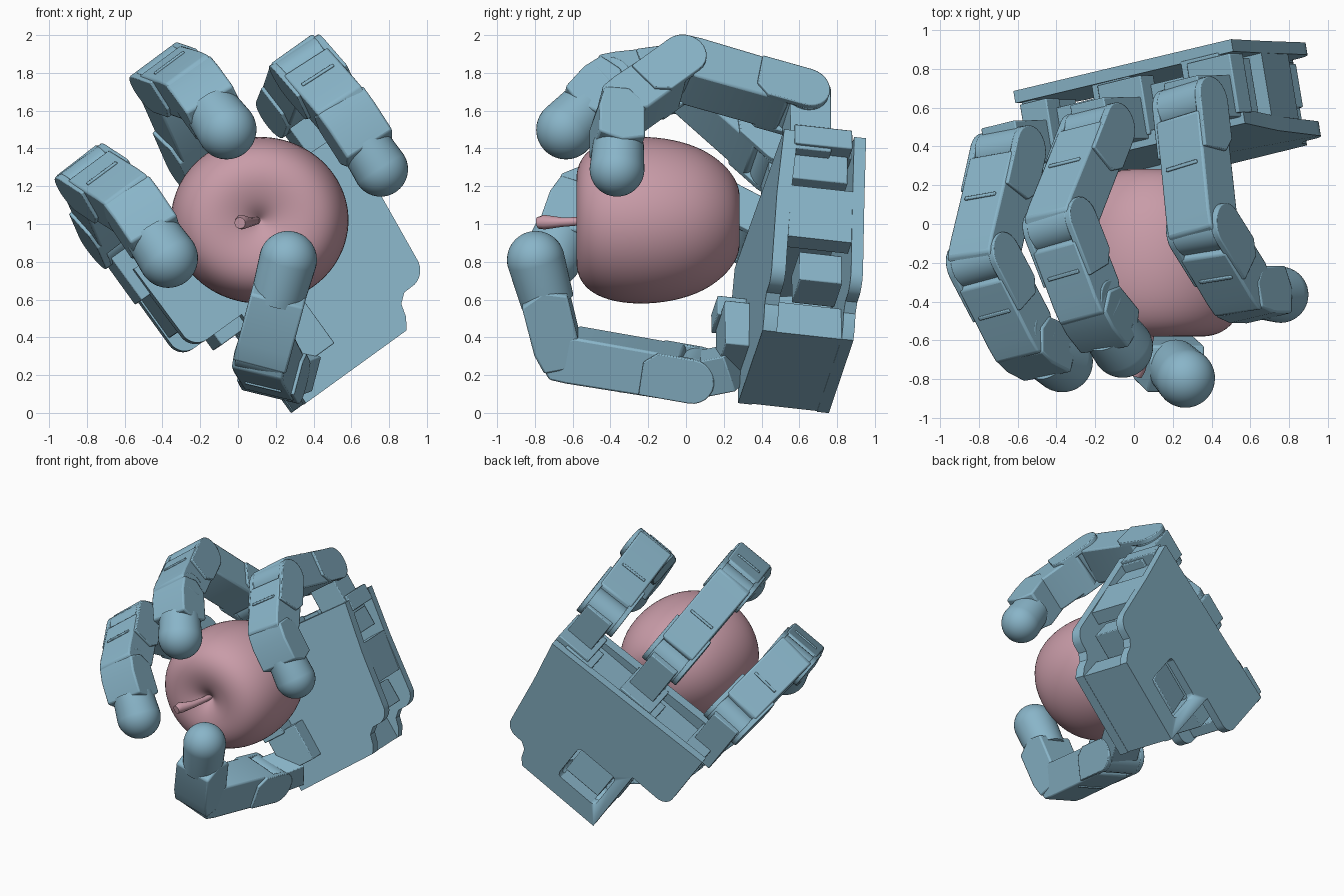
import bpy, bmesh, math
from mathutils import Vector, Matrix

if "Cube" in bpy.data.objects:
    bpy.data.objects.remove(bpy.data.objects["Cube"])

def material(name, rgb):
    m = bpy.data.materials.new(name)
    m.diffuse_color = (*rgb, 1)
    m.use_nodes = True
    m.node_tree.nodes["Principled BSDF"].inputs["Base Color"].default_value = m.diffuse_color
    return m

BLUE = material("blue_shell", (0.25, 0.46, 0.58))
PINK = material("apple_skin", (0.58, 0.33, 0.39))

def frame(x, y, origin=(0, 0, 0)):
    """Right-handed frame: x kept, y squared up to it, z = x cross y."""
    x = Vector(x).normalized()
    y = Vector(y)
    y = (y - x * y.dot(x)).normalized()
    z = x.cross(y)
    m = Matrix((x, y, z)).transposed().to_4x4()
    m.translation = Vector(origin)
    return m

def finish(name, bm, m, mat=BLUE, bevel=0, angle=35):
    bmesh.ops.recalc_face_normals(bm, faces=bm.faces)
    me = bpy.data.meshes.new(name)
    bm.to_mesh(me)
    bm.free()
    ob = bpy.data.objects.new(name, me)
    bpy.context.collection.objects.link(ob)
    ob.matrix_world = m
    me.materials.append(mat)
    if bevel:
        b = ob.modifiers.new("bevel", "BEVEL")
        b.width, b.segments, b.limit_method = bevel, 2, 'ANGLE'
    bpy.ops.object.select_all(action='DESELECT')
    ob.select_set(True)
    bpy.context.view_layer.objects.active = ob
    bpy.ops.object.shade_smooth_by_angle(angle=math.radians(angle))
    return ob

def prism(name, pts, lo, hi, m, axis=2, bevel=0, lean=0):
    """Extrude an outline from lo to hi along the z or y axis of frame m."""
    bm = bmesh.new()
    rings = []
    for h in (lo, hi):
        ring = []
        for a, b in pts:
            co = (a, b, h - lean * max(0, b - 0.3)) if axis == 2 else (a, h, b)
            ring.append(bm.verts.new(co))
        rings.append(ring)
    bm.faces.new(rings[0])
    bm.faces.new(rings[1])
    n = len(pts)
    for i in range(n):
        j = (i + 1) % n
        bm.faces.new((rings[0][i], rings[0][j], rings[1][j], rings[1][i]))
    return finish(name, bm, m, bevel=bevel)

def box(name, u, v, t, m, bevel=0.006):
    return prism(name, [(u[0], v[0]), (u[1], v[0]), (u[1], v[1]), (u[0], v[1])], *t, m, bevel=bevel)

def arc(cx, cy, r, a0, a1, n=8):
    return [(cx + r * math.cos(math.radians(a0 + (a1 - a0) * i / n)),
             cy + r * math.sin(math.radians(a0 + (a1 - a0) * i / n))) for i in range(n + 1)]

# ---- palm: u across, v towards the fingers, t out of the palm
U, T0 = Vector((0.795, 0.195, 0.575)).normalized(), Vector((0.15, -0.98, 0.10))
T = (T0 - U * T0.dot(U)).normalized()
PALM = frame(U, T.cross(U), (0.01, 0.012, -0.018))
outline = ([(0.37, -0.15), (1.04, -0.15), (1.08, -0.09), (1.10, -0.02), (1.15, 0.02)]
           + arc(1.20, 0.13, 0.11, -80, -5)
           + [(1.36, 0.53), (1.42, 0.90), (0.05, 0.96)]
           + arc(0.14, 0.52, 0.09, 180, 270) + [(0.37, 0.43)])
back = prism("palm_back_plate", outline, -0.684, -0.62, PALM)
prism("palm_front_plate", outline, -0.27, -0.194, PALM, lean=0.08)
wrist = box("wrist_block", (0.375, 1.035), (-0.148, 0.05), (-0.63, -0.25), PALM, 0)
box("palm_core", (0.2, 1.15), (0.36, 0.86), (-0.56, -0.28), PALM)
prism("right_side_wall", [(1.22, 0.28), (1.32, 0.28), (1.367, 0.58), (1.22, 0.58)], -0.63, -0.24, PALM)
box("left_side_wall", (0.06, 0.14), (0.55, 0.85), (-0.63, -0.26), PALM)
box("thumb_side_wall", (0.375, 0.44), (-0.14, 0.44), (-0.63, -0.25), PALM)
box("side_servo", (1.0, 1.22), (0.08, 0.26), (-0.59, -0.36), PALM)
box("upper_side_servo", (1.08, 1.34), (0.65, 0.86), (-0.6, -0.3), PALM)

# servo window in the back
hole = box("servo_window_cutter", (0.455, 0.80), (0.0, 0.32), (-0.8, -0.5), PALM, 0.03)
hole.hide_render = True
hole.hide_set(True)
for ob in (back, wrist):
    mod = ob.modifiers.new("window", "BOOLEAN")
    mod.operation, mod.object, mod.solver = 'DIFFERENCE', hole, 'EXACT'
servo_m = PALM @ Matrix.Translation((0.63, 0.17, -0.53)) @ Matrix.Rotation(math.radians(10), 4, 'X')
box("thumb_servo", (-0.15, 0.15), (-0.13, 0.14), (-0.10, 0.2), servo_m)

# thumb mount on the palm front
box("thumb_mount", (0.40, 0.66), (0.02, 0.30), (-0.21, -0.07), PALM)
box("thumb_mount_tab", (0.38, 0.56), (0.28, 0.40), (-0.21, -0.05), PALM)

# ---- fingers
def disc(name, r, w, m):
    prism(name, arc(0, 0, r, 0, 345, 23), -w / 2, w / 2, m, axis=1, bevel=0.008)

def link(name, a, b, side, w=0.30):
    a, b = Vector(a), Vector(b)
    m = frame(b - a, side, a)
    L = (b - a).length
    disc(name + "_knuckle", 0.12, w * 0.86, m)
    body = [(0.09, -0.12), (0.04, 0.02), (0.08, 0.125), (L - 0.06, 0.135), (L + 0.03, 0.13),
            (L + 0.09, 0.05), (L + 0.04, -0.07), (L - 0.07, -0.12)]
    prism(name + "_body", body, -w / 2 + 0.01, w / 2 - 0.01, m, axis=1, bevel=0.012)
    for s in (-1, 1):      # rounded side cheeks over the joint
        cheek = arc(0, 0, 0.12, 90, 270, 12) + [(0.2, -0.12), (0.27, -0.06), (0.27, 0.12)]
        lo, hi = sorted((s * (w / 2 - 0.03), s * (w / 2 + 0.008)))
        prism(name + "_cheek", cheek, lo, hi, m, axis=1, bevel=0.006)
    box(name + "_rib", (L * 0.5, L * 0.5 + 0.02), (-0.1, 0.1), (0.12, 0.14), m, 0.005)

def tip(name, a, b, side, r, w=0.29):
    a, b = Vector(a), Vector(b)
    m = frame(b - a, side, a)
    L = (b - a).length
    disc(name + "_knuckle", 0.12, w * 0.9, m)
    body = [(-0.06, 0.11), (-0.07, -0.02), (0.0, -0.11), (L * 0.62, -0.12),
            (L * 0.72, 0.0), (L * 0.62, 0.13), (0.05, 0.135)]
    prism(name + "_body", body, -w / 2, w / 2, m, axis=1, bevel=0.012)
    # rubber dome: short neck running into a ball
    prof = [(L * 0.55, 0.0), (L * 0.55, r * 0.93)]
    prof += [(L + r * math.cos(q), r * math.sin(q)) for q in
             [math.pi / 2 * (1 - i / 14) for i in range(14)]] + [(L + r, 0.0)]
    lathe(name + "_pad", prof, m, BLUE, 36)

def lathe(name, prof, m, mat, n, levels=0):
    bm = bmesh.new()
    rows = []
    for x, r in prof:
        k = 1 if r == 0 else n
        rows.append([bm.verts.new((x, r * math.cos(2 * math.pi * i / n), r * math.sin(2 * math.pi * i / n)))
                     for i in range(k)])
    for p, q in zip(rows, rows[1:]):
        for i in range(n):
            j = (i + 1) % n
            quad = [p[i % len(p)], p[j % len(p)], q[j % len(q)], q[i % len(q)]]
            bm.faces.new(list(dict.fromkeys(quad)))
    ob = finish(name, bm, m, mat, angle=60)
    if levels:
        s = ob.modifiers.new("subdivision", "SUBSURF")
        s.levels = s.render_levels = levels
    return ob

fingers = {
    "left_finger": [(-0.65, 0.37, 0.95), (-0.775, -0.19, 1.24), (-0.56, -0.60, 1.10), (-0.37, -0.71, 0.82)],
    "middle_finger": [(-0.19, 0.48, 1.34), (-0.38, -0.01, 1.775), (-0.22, -0.42, 1.72), (-0.06, -0.635, 1.50)],
    "right_finger": [(0.29, 0.61, 1.64), (0.36, -0.03, 1.82), (0.56, -0.35, 1.59), (0.755, -0.365, 1.29)],
}
for name, j in fingers.items():
    link(name + "_lower", j[0], j[1], U)
    link(name + "_middle", j[1], j[2], U)
    tip(name + "_tip", j[2], j[3], U, 0.145 if name == "right_finger" else 0.158)
    # base servo and stepped bracket sunk into the palm
    c = PALM.inverted() @ Vector(j[0])
    u, v = c.x, c.y
    box(name + "_base", (u - 0.11, u + 0.11), (0.8, v + 0.05), (-0.50, -0.28), PALM)
    box(name + "_bracket", (max(u - 0.15, 0.06), u + 0.13), (0.82, 0.94), (-0.61, -0.30), PALM)
    box(name + "_bracket_step", (max(u - 0.2, 0.06), u + 0.04), (0.82, 0.92), (-0.63, -0.42), PALM)

# ---- thumb
side = (-0.95, 0, 0.25)
k0, k1, k2 = (0.20, 0.05, 0.20), (0.135, -0.66, 0.325), (0.265, -0.795, 0.81)
link("thumb_lower", k0, k1, side)
tip("thumb_tip", k1, k2, side, 0.153)
tm = frame(Vector((0.34, 0.30, 0.25)) - Vector(k0), side, k0)
box("thumb_base", (0.0, 0.26), (-0.11, 0.11), (-0.10, 0.10), tm)

# ---- apple, its axis along y with the stem end at the front
apple = frame((0, 1, 0), (1, 0, 0), (0.115, 0, 1.02))
lathe("apple", [(-0.48, 0), (-0.51, 0.03), (-0.555, 0.09), (-0.583, 0.19), (-0.58, 0.28), (-0.535, 0.37),
                (-0.42, 0.435), (-0.25, 0.457), (-0.07, 0.44), (0.10, 0.385), (0.23, 0.28),
                (0.29, 0.17), (0.28, 0.07), (0.23, 0)],
      apple @ Matrix.Diagonal((1, 1.055, 0.99, 1)), PINK, 24, 2)
cu = bpy.data.curves.new("apple_stem", 'CURVE')
cu.dimensions, cu.bevel_depth, cu.bevel_resolution, cu.use_fill_caps = '3D', 0.03, 4, True
sp = cu.splines.new('POLY')
stem = [(0.10, -0.46, 1.02, 0.7), (0.09, -0.55, 1.015, 0.7), (0.06, -0.66, 1.01, 0.85),
        (0.02, -0.75, 1.01, 1.3), (0.01, -0.785, 1.005, 1.0)]
sp.points.add(len(stem) - 1)
for p, (x, y, z, r) in zip(sp.points, stem):
    p.co, p.radius = (x, y, z, 1), r
cu.materials.append(PINK)
bpy.context.collection.objects.link(bpy.data.objects.new("apple_stem", cu))
